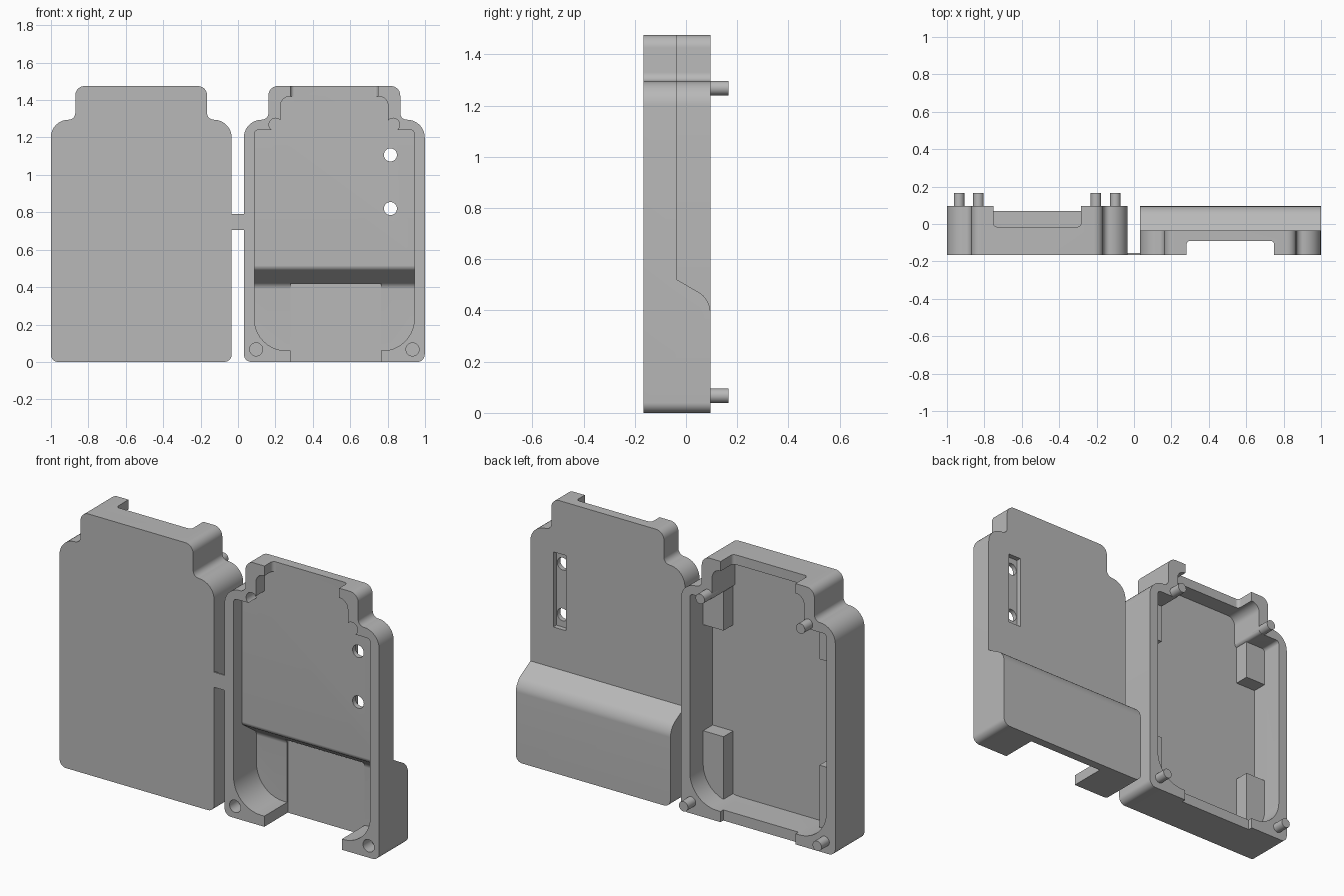
import bpy, bmesh, math
from mathutils import Vector

cube = bpy.data.objects.get("Cube")
if cube:
    bpy.data.objects.remove(cube, do_unlink=True)

grey = bpy.data.materials.new("plain grey")
grey.use_nodes = True
COLOUR = (0.48, 0.48, 0.48, 1)
grey.diffuse_color = COLOUR
grey.node_tree.nodes["Principled BSDF"].inputs["Base Color"].default_value = COLOUR

FRONT, BACK = -0.165, 0.095
MID = {"shell": -0.5175, "cover": 0.515}


def rounded(corners, steps=10):
    """Turn (u, v, radius) corners into a rounded closed outline."""
    points = []
    for i, (u, v, r) in enumerate(corners):
        p = Vector((u, v))
        if r == 0:
            points.append(p)
            continue
        a = (Vector(corners[i - 1][:2]) - p).normalized()
        b = (Vector(corners[(i + 1) % len(corners)][:2]) - p).normalized()
        for k in range(steps + 1):
            t = k / steps * math.pi / 2
            points.append(p + r * (a * (1 - math.sin(t)) + b * (1 - math.cos(t))))
    return points


def symmetric(half):
    """Mirror the +x half of a profile."""
    return rounded(half + [(-u, v, r) for u, v, r in reversed(half)])


def make(name, bm):
    bmesh.ops.recalc_face_normals(bm, faces=bm.faces)
    mesh = bpy.data.meshes.new(name)
    bm.to_mesh(mesh)
    bm.free()
    mesh.materials.append(grey)
    obj = bpy.data.objects.new(name, mesh)
    bpy.context.collection.objects.link(obj)
    return obj


def prism(name, points, axis, lo, hi, shift=0):
    """Extrude an outline along an axis: x (points y,z), y (x,z) or z (x,y)."""
    place = {"x": lambda p, d: (d, p.x, p.y),
             "y": lambda p, d: (p.x + shift, d, p.y),
             "z": lambda p, d: (p.x + shift, p.y, d)}[axis]
    bm = bmesh.new()
    base = bm.faces.new([bm.verts.new(place(p, lo)) for p in points])
    move = Vector(place(points[0], hi)) - Vector(place(points[0], lo))
    top = bmesh.ops.extrude_face_region(bm, geom=[base], use_keep_orig=True)
    bmesh.ops.translate(bm, vec=move, verts=[g for g in top["geom"] if isinstance(g, bmesh.types.BMVert)])
    return make(name, bm)


def box(name, x, y, z):
    corners = [(x[0], z[0], 0), (x[1], z[0], 0), (x[1], z[1], 0), (x[0], z[1], 0)]
    return prism(name, rounded(corners), "y", *y)


def rod(name, x, z, r, y0, y1):
    ring = [Vector((x + r * math.cos(k * math.tau / 32), z + r * math.sin(k * math.tau / 32))) for k in range(32)]
    return prism(name, ring, "y", y0, y1)


def combine(obj, tool, operation="DIFFERENCE"):
    """Apply a boolean and throw the tool away."""
    mod = obj.modifiers.new("cut", "BOOLEAN")
    mod.object, mod.operation, mod.solver = tool, operation, "EXACT"
    bpy.context.view_layer.update()
    result = bpy.data.meshes.new_from_object(obj.evaluated_get(bpy.context.evaluated_depsgraph_get()))
    obj.modifiers.clear()
    obj.data = result
    bpy.data.objects.remove(tool, do_unlink=True)


outer = symmetric([(0.4835, 0, 0.04), (0.4835, 1.295, 0.095), (0.3525, 1.295, 0.035), (0.3525, 1.475, 0.05)])
inner = symmetric([(0.4275, 0.06, 0.17), (0.4275, 1.24, 0.02), (0.2875, 1.24, 0.02), (0.2875, 1.42, 0.05)])
PEGS = [(side * x, z) for side in (-1, 1) for x, z in ((0.418, 0.067), (0.314, 1.268))]


def top_notch(y0, y1, opens_back):
    """Cutter with two rounded floor corners through the top wall."""
    r = (0.02, 0) if opens_back else (0, 0.02)
    w = 0.234
    return rounded([(-w, y0, r[0]), (w, y0, r[0]), (w, y1, r[1]), (-w, y1, r[1])])


# Deep shell, open towards the back
m = MID["shell"]
shell = prism("shell_half", outer, "y", FRONT, BACK, m)
combine(shell, prism("shell_cavity", inner, "y", -0.11, 0.3, m))
combine(shell, prism("shell_top_notch", top_notch(-0.015, 0.3, True), "z", 1.3, 1.6, m))
combine(shell, box("shell_bottom_notch", (m - 0.235, m + 0.235), (0.07, 0.3), (-0.1, 0.2)))

# Support posts in the shell corners
for side, label in ((-1, "right"), (1, "left")):
    for level, z in (("lower", (0.05, 0.42)), ("upper", (1.02, 1.25))):
        xs = sorted((m + side * 0.3, m + side * 0.435))
        post = box(f"{level}_{label}_post", xs, (-0.12, -0.025), z)
        combine(shell, post, "UNION")

# Locating pegs
pegs = [rod(f"peg_{i + 1}", m + x, z, 0.028, 0.04, 0.165) for i, (x, z) in enumerate(PEGS)]

# Cover, open towards the front, thicker at the bottom
m = MID["cover"]
cover = prism("cover_half", outer, "y", FRONT, BACK, m)
side_profile = rounded([(-0.3, -0.1, 0), (BACK, -0.1, 0), (BACK, 0.445, 0.05), (-0.035, 0.52, 0),
                        (-0.035, 1.6, 0), (-0.3, 1.6, 0)])
combine(cover, prism("cover_side", side_profile, "x", -0.2, 1.2), "INTERSECT")

# Stepped cavity with a sloped floor
cavity = prism("cover_cavity", inner, "y", -0.25, 0.2, m)
cavity_profile = rounded([(-0.3, -0.1, 0), (0.04, -0.1, 0), (0.04, 0.41, 0.02), (-0.09, 0.5, 0.015),
                          (-0.09, 1.7, 0), (-0.3, 1.7, 0)])
combine(cavity, prism("cavity_side", cavity_profile, "x", -0.2, 1.2), "INTERSECT")
combine(cover, cavity)
combine(cover, box("cover_bottom_notch", (0.28, 0.765), (-0.3, 0.045), (-0.1, 0.42)))
combine(cover, prism("cover_top_notch", top_notch(-0.3, -0.09, False), "z", 1.36, 1.6, m))

# Peg sockets
for x, z in PEGS:
    combine(cover, rod("socket", m + x, z, 0.035, -0.3, -0.09))

# Recessed slot with two round openings
combine(cover, box("slot", (0.775, 0.855), (-0.063, 0.05), (0.75, 1.175)))
for z in (0.82, 1.107):
    combine(cover, rod("opening", 0.815, z, 0.035, -0.3, 0.05))

# Thin link between the halves
link = box("link_strip", (-0.036, 0.033), (FRONT, FRONT + 0.01), (0.705, 0.79))

# Smooth the rounded walls, keep the edges sharp
for obj in [shell, cover, link] + pegs:
    bpy.ops.object.select_all(action="DESELECT")
    obj.select_set(True)
    bpy.context.view_layer.objects.active = obj
    bpy.ops.object.shade_smooth_by_angle(angle=math.radians(30))
